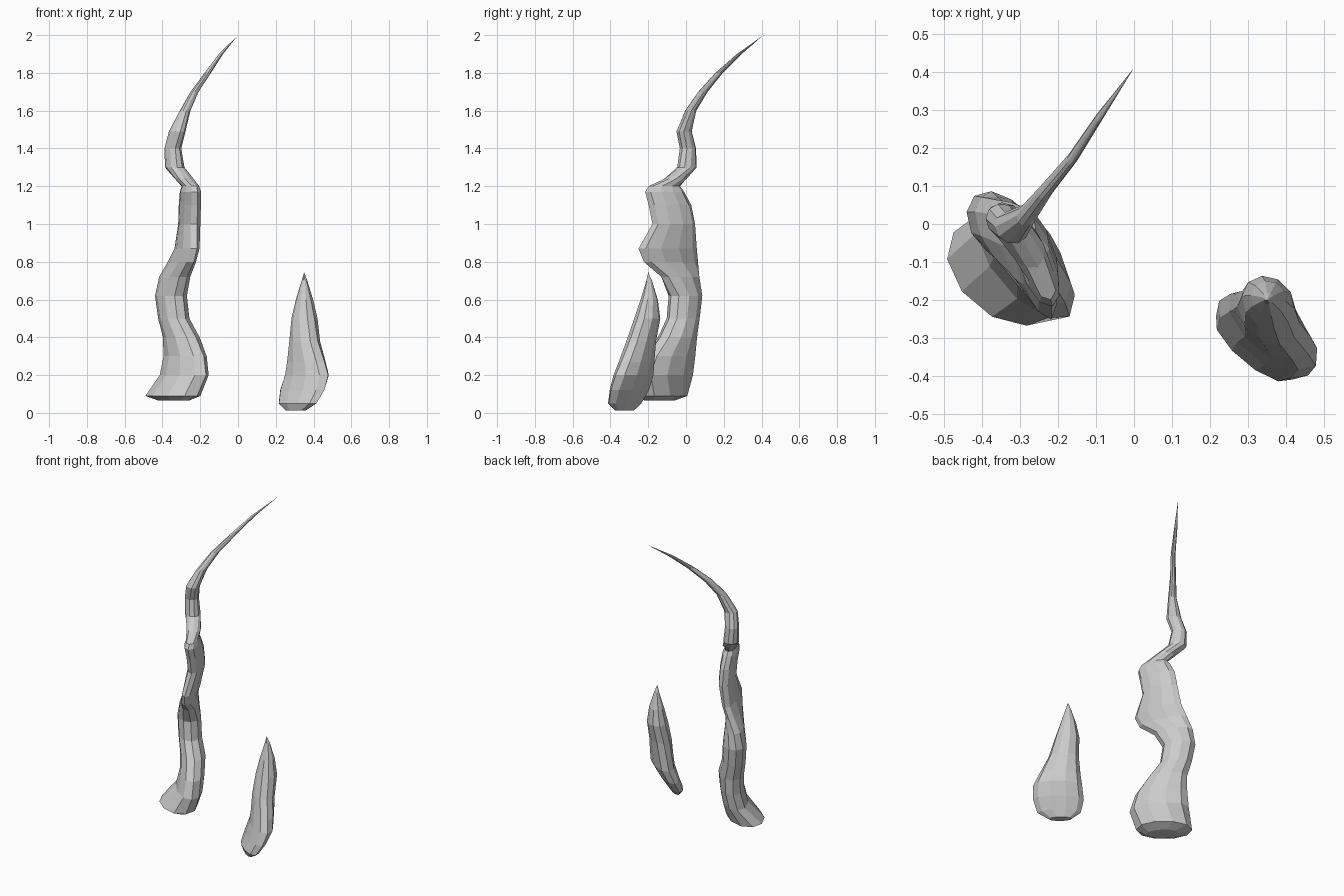
import bpy, bmesh
from math import sin, cos, radians, pi

SIDES = 10


def wisp(name, rings, tip):
    """Loft oval rings (z, cx, cy, half_length, half_thickness, turn) up to a point."""
    bm = bmesh.new()
    loops = []
    for z, cx, cy, a, b, turn in rings:
        t = radians(turn)
        loop = []
        for i in range(SIDES):
            u, v = a * cos(2 * pi * i / SIDES), b * sin(2 * pi * i / SIDES)
            loop.append(bm.verts.new((cx + u * cos(t) - v * sin(t),
                                      cy + u * sin(t) + v * cos(t), z)))
        loops.append(loop)
    for lo, hi in zip(loops, loops[1:]):
        for i in range(SIDES):
            j = (i + 1) % SIDES
            bm.faces.new((lo[i], lo[j], hi[j], hi[i]))
    # Closed foot and pointed tip
    bm.faces.new(loops[0][::-1])
    top = bm.verts.new(tip)
    for i in range(SIDES):
        bm.faces.new((loops[-1][i], loops[-1][(i + 1) % SIDES], top))
    bmesh.ops.recalc_face_normals(bm, faces=bm.faces)
    mesh = bpy.data.meshes.new(name)
    bm.to_mesh(mesh)
    bm.free()
    obj = bpy.data.objects.new(name, mesh)
    bpy.context.collection.objects.link(obj)
    return obj


# Tall wavy wisp with a long trailing tip
wisp("tall_wisp", [
    (.065, -.34, -.14, .10, .055, -45),
    (.09, -.345, -.13, .168, .11, -40),
    (.20, -.285, -.105, .18, .08, -50),
    (.30, -.28, -.08, .16, .075, -52),
    (.40, -.30, -.045, .12, .077, -50),
    (.50, -.34, -.015, .097, .072, -50),
    (.62, -.355, -.003, .10, .072, -50),
    (.72, -.335, -.03, .12, .06, -57),
    (.80, -.297, -.08, .157, .043, -66),
    (.87, -.27, -.097, .163, .042, -71),
    (1.0, -.258, -.065, .12, .046, -70),
    (1.1, -.255, -.085, .12, .046, -70),
    (1.17, -.252, -.113, .11, .046, -70),
    (1.2, -.252, -.115, .09, .036, -68),
    (1.24, -.285, -.055, .066, .045, -60),
    (1.3, -.335, .005, .056, .047, -45),
    (1.4, -.345, .01, .046, .042, -40),
    (1.49, -.322, -.01, .046, .04, -35),
    (1.6, -.28, .025, .026, .032, -35),
    (1.7, -.23, .09, .018, .028, -35),
    (1.8, -.16, .175, .014, .022, -35),
    (1.9, -.09, .282, .010, .014, -35),
], (0, .41, 2.0))

# Short wisp with a flattened, drooping foot
wisp("short_wisp", [
    (.012, .305, -.325, .07, .025, -42),
    (.05, .315, -.325, .13, .045, -40),
    (.12, .34, -.30, .152, .055, -40),
    (.20, .365, -.278, .147, .065, -40),
    (.27, .362, -.262, .125, .065, -40),
    (.38, .353, -.237, .092, .066, -42),
    (.50, .352, -.205, .074, .064, -45),
    (.60, .352, -.195, .047, .045, -45),
    (.70, .352, -.195, .015, .015, -45),
], (.35, -.20, .745))
